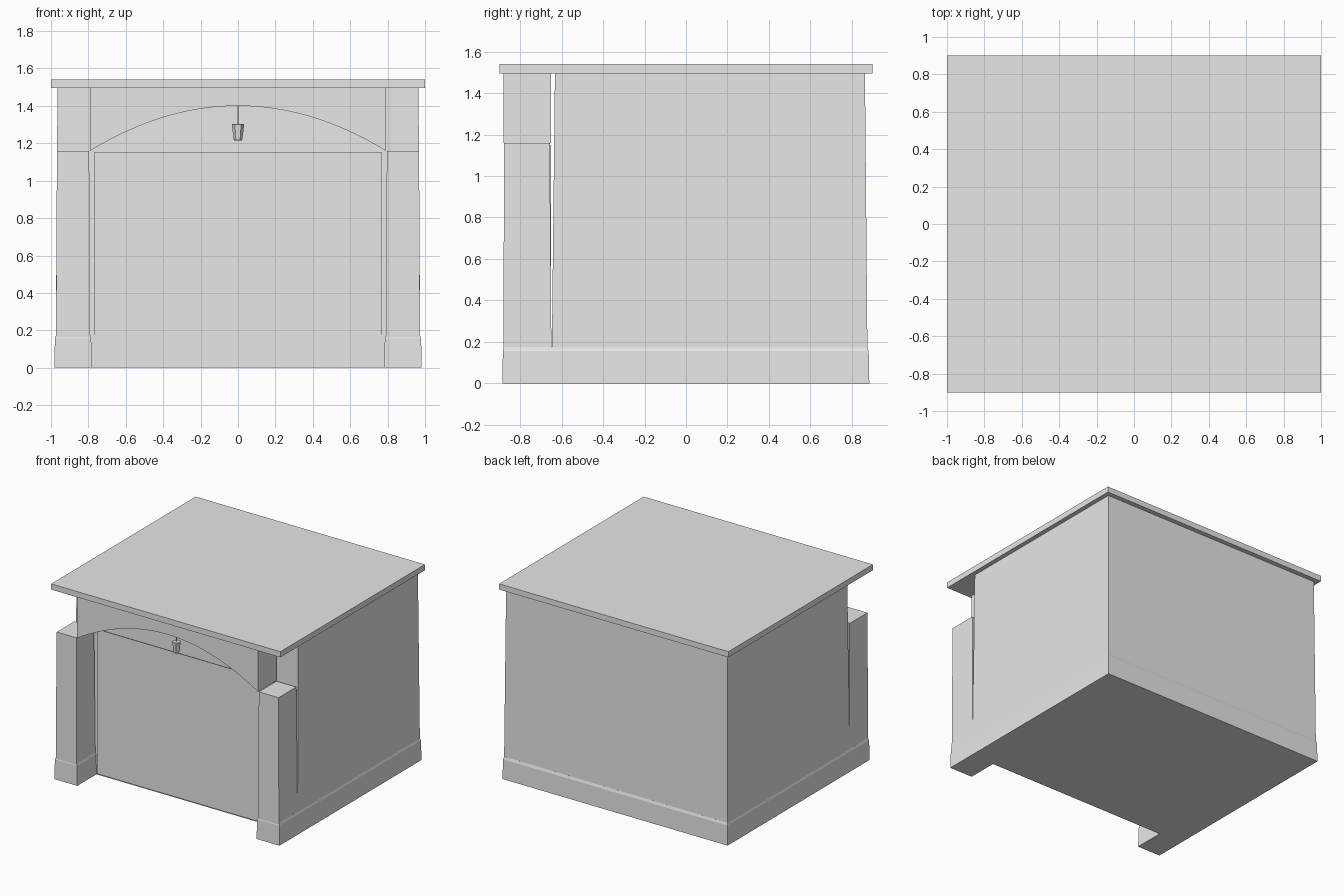
import bpy, bmesh, math

cube = bpy.data.objects.get("Cube")
if cube:
    bpy.data.objects.remove(cube, do_unlink=True)

GREY = (0.8, 0.8, 0.8, 1)
mat = bpy.data.materials.new("plain grey")
mat.use_nodes = True
mat.diffuse_color = GREY
mat.node_tree.nodes["Principled BSDF"].inputs["Base Color"].default_value = GREY


def loft(name, rings):
    """Closed solid through a stack of rings with equal point counts."""
    bm = bmesh.new()
    loops = [[bm.verts.new(p) for p in ring] for ring in rings]
    n = len(loops[0])
    for a, b in zip(loops, loops[1:]):
        for i in range(n):
            j = (i + 1) % n
            bm.faces.new((a[i], a[j], b[j], b[i]))
    bm.faces.new(loops[0][::-1])
    bm.faces.new(loops[-1])
    bmesh.ops.recalc_face_normals(bm, faces=bm.faces)
    mesh = bpy.data.meshes.new(name)
    bm.to_mesh(mesh)
    bm.free()
    mesh.materials.append(mat)
    obj = bpy.data.objects.new(name, mesh)
    bpy.context.collection.objects.link(obj)
    return obj


def rect(x0, x1, y0, y1, z):
    return [(x0, y0, z), (x1, y0, z), (x1, y1, z), (x0, y1, z)]


def box(name, x0, x1, y0, y1, z0, z1):
    return loft(name, [rect(x0, x1, y0, y1, z0), rect(x0, x1, y0, y1, z1)])


# Plinth: U-shaped footing with two front feet and a sloped top edge
def footing(inset, z):
    out, inner, front, back, wall = 0.982 - inset, 0.782 + inset, inset - 0.886, 0.884 - inset, -0.647
    half = [(out, back), (out, front), (inner, front), (inner, wall)]
    pts = half + [(-x, y) for x, y in reversed(half)]
    return [(x, y, z) for x, y in pts]


loft("plinth", [footing(0, 0), footing(0.003, 0.155), footing(0.009, 0.175)])

# Main walls, leaning slightly inward
loft("walls", [rect(-0.974, 0.974, -0.647, 0.875, 0.16),
               rect(-0.965, 0.965, -0.632, 0.863, 1.497)])

# Front pillars
for side, s in (("left", 1), ("right", -1)):
    loft(side + "_pillar", [rect(s * 0.79, s * 0.973, -0.881, -0.649, 0.16),
                            rect(s * 0.796, s * 0.968, -0.877, -0.657, 1.16)])

# Arched beam between the pillars
SPAN, SPRING, CROWN, STEPS = 0.79, 1.16, 1.4, 32
arch = []
for i in range(STEPS + 1):
    t = 2 * i / STEPS - 1
    arch.append((SPAN * t, CROWN - (CROWN - SPRING) * t * t))
outline = arch + [(SPAN, 1.497), (-SPAN, 1.497)]
loft("arched_beam", [[(x, y, z) for x, z in outline] for y in (-0.88, -0.651)])

# Door sheet standing just in front of the wall
box("door", -0.77, 0.77, -0.655, -0.652, 0.01, 1.15)

# Flat roof slab
box("roof", -1, 1, -0.9, 0.9, 1.495, 1.54)


# Hanging lantern under the crown of the arch
def ring(radius, z, sides=6):
    return [(radius * math.cos(math.tau * i / sides),
             -0.766 + radius * math.sin(math.tau * i / sides), z) for i in range(sides)]


loft("lantern", [ring(0.019, 1.214), ring(0.023, 1.222), ring(0.033, 1.3), ring(0.031, 1.303)])
loft("lantern_cord", [ring(0.003, 1.3), ring(0.003, 1.402)])
